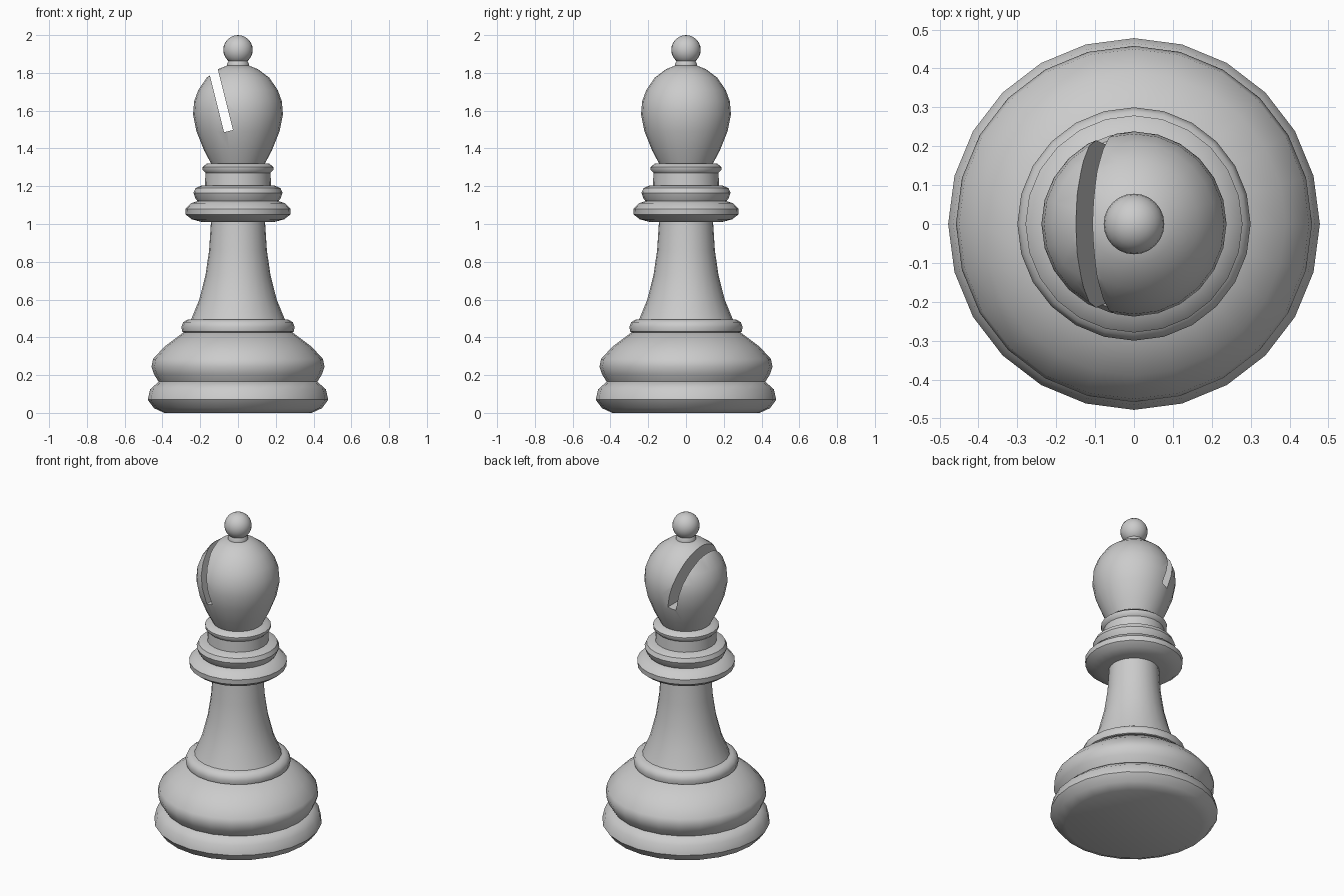
import bpy, bmesh, math
from mathutils import Matrix, Vector

if "Cube" in bpy.data.objects:
    bpy.data.objects.remove(bpy.data.objects["Cube"])

SIDES = 24

grey = bpy.data.materials.new("light_grey")
grey.use_nodes = True
colour = (0.6, 0.6, 0.6, 1)
grey.diffuse_color = colour
grey.node_tree.nodes["Principled BSDF"].inputs["Base Color"].default_value = colour


def finish(name, bm, angle=42):
    bmesh.ops.recalc_face_normals(bm, faces=bm.faces)
    mesh = bpy.data.meshes.new(name)
    bm.to_mesh(mesh)
    bm.free()
    mesh.materials.append(grey)
    obj = bpy.data.objects.new(name, mesh)
    bpy.context.collection.objects.link(obj)
    bpy.ops.object.select_all(action='DESELECT')
    obj.select_set(True)
    bpy.context.view_layer.objects.active = obj
    bpy.ops.object.shade_smooth_by_angle(angle=math.radians(angle))
    return obj


def turned(name, profile):
    """Closed turned part from (radius, height) points, bottom to top."""
    bm = bmesh.new()
    rings = [[bm.verts.new((r * math.cos(math.tau * i / SIDES),
                            r * math.sin(math.tau * i / SIDES), z))
              for i in range(SIDES)] for r, z in profile]
    for low, high in zip(rings, rings[1:]):
        for i in range(SIDES):
            j = (i + 1) % SIDES
            bm.faces.new((low[i], low[j], high[j], high[i]))
    bm.faces.new(rings[0])
    bm.faces.new(rings[-1])
    return finish(name, bm)


# Base and stem
turned("foot", [(.39, 0), (.445, .025), (.478, .07), (.465, .125), (.42, .165)])
turned("base_bulge", [(.42, .165), (.445, .205), (.458, .245), (.45, .285),
                      (.39, .35), (.29, .425)])
turned("base_ring", [(.27, .42), (.295, .43), (.3, .455), (.29, .48), (.265, .495)])
turned("stem", [(.25, .49), (.205, .6), (.172, .73), (.153, .86), (.143, 1.015)])

# Collar
turned("wide_collar", [(.19, 1.01), (.245, 1.025), (.277, 1.05), (.279, 1.08),
                       (.25, 1.11), (.2, 1.125)])
turned("middle_collar", [(.21, 1.115), (.225, 1.135), (.236, 1.165), (.225, 1.19), (.19, 1.205)])
turned("neck", [(.175, 1.2), (.172, 1.28)])
turned("upper_collar", [(.172, 1.27), (.187, 1.285), (.188, 1.302), (.165, 1.32)])

# Head with slanted slot
head = turned("head", [(.14, 1.315), (.18, 1.39), (.22, 1.49), (.238, 1.58), (.232, 1.65),
                       (.21, 1.71), (.165, 1.775), (.105, 1.82), (.055, 1.84)])
bm = bmesh.new()
slant = math.atan2(.32, -.08)
bottom = Vector((-.05, 0, 1.492))
length = .6
centre = bottom + Vector((math.cos(slant), 0, math.sin(slant))) * length / 2
bmesh.ops.create_cube(bm, size=1, matrix=Matrix.Translation(centre)
                      @ Matrix.Rotation(math.pi / 2 - slant, 4, 'Y')
                      @ Matrix.Diagonal((.049, 1, length, 1)))
cutter = finish("slot_cutter", bm)
cutter.hide_render = True
cut = head.modifiers.new("slot", 'BOOLEAN')
cut.operation = 'DIFFERENCE'
cut.solver = 'EXACT'
cut.object = cutter

# Apply the cut and restore sharp slot edges
bpy.context.view_layer.objects.active = head
bpy.ops.object.select_all(action='DESELECT')
head.select_set(True)
bpy.ops.object.modifier_apply(modifier="slot")
bpy.ops.object.shade_smooth_by_angle(angle=math.radians(42))
bpy.data.objects.remove(cutter)

# Finial
turned("finial_neck", [(.058, 1.835), (.058, 1.848), (.05, 1.865)])
bm = bmesh.new()
bmesh.ops.create_uvsphere(bm, u_segments=SIDES, v_segments=12, radius=.078,
                          matrix=Matrix.Translation((0, 0, 1.922)))
finish("finial_ball", bm)
